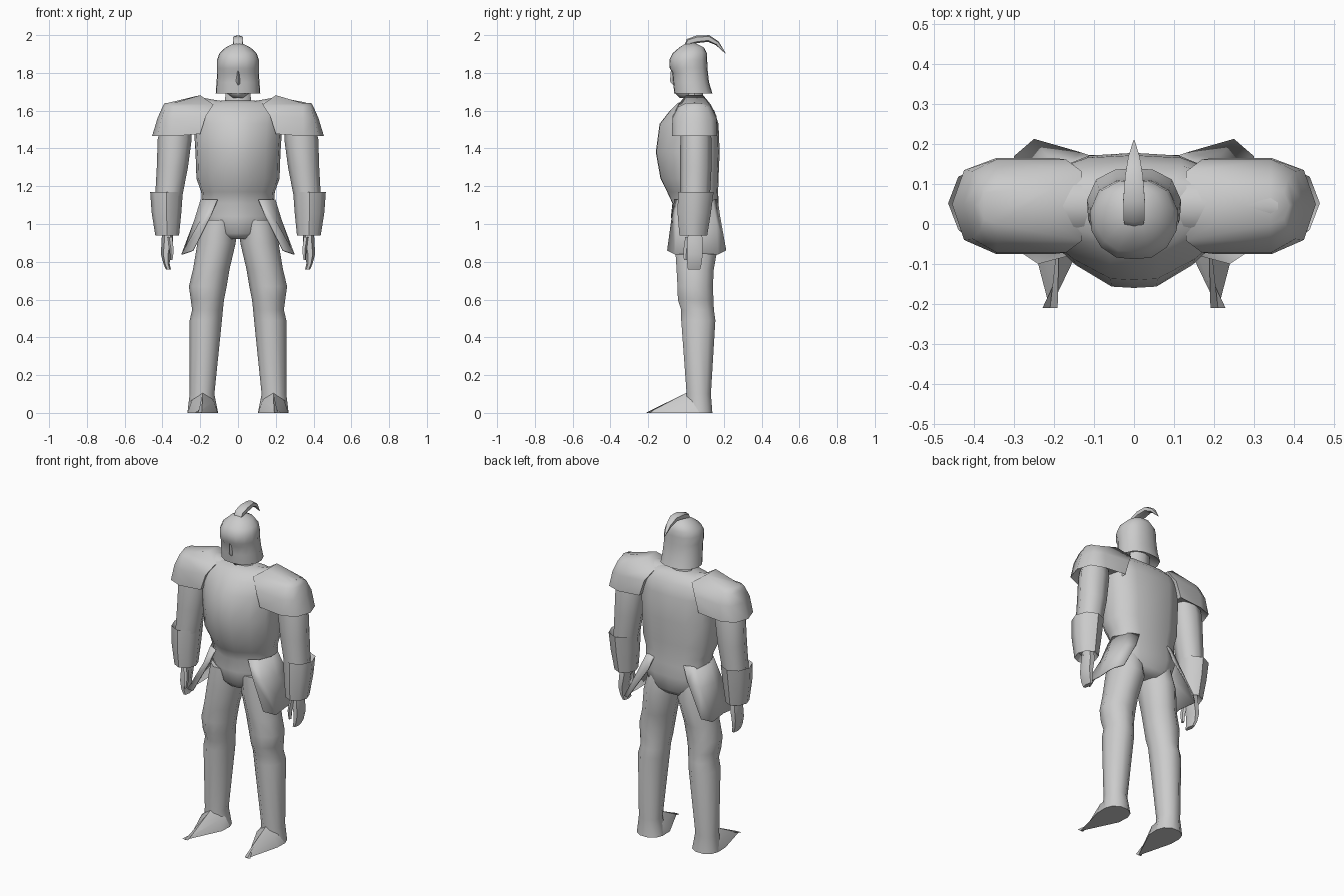
import bpy, bmesh, math
from mathutils import Vector

steel = bpy.data.materials.new("plain_grey")
steel.diffuse_color = (0.6, 0.6, 0.6, 1)


def loft(name, rings, mirror=False, closed=True, caps=True, angle=50):
    """Skin a list of equal-length point rings."""
    bm = bmesh.new()
    loops = [[bm.verts.new(p) for p in r] for r in rings]
    n = len(loops[0])
    for a, b in zip(loops, loops[1:]):
        for i in range(n if closed else n - 1):
            j = (i + 1) % n
            bm.faces.new((a[i], a[j], b[j], b[i]))
    if caps and closed:
        bm.faces.new(loops[0][::-1])
        bm.faces.new(loops[-1])
    bmesh.ops.remove_doubles(bm, verts=bm.verts, dist=0.0005)
    bmesh.ops.recalc_face_normals(bm, faces=bm.faces)
    me = bpy.data.meshes.new(name)
    bm.to_mesh(me)
    bm.free()
    ob = bpy.data.objects.new(name, me)
    bpy.context.collection.objects.link(ob)
    me.materials.append(steel)
    bpy.ops.object.select_all(action='DESELECT')
    ob.select_set(True)
    bpy.context.view_layer.objects.active = ob
    bpy.ops.object.shade_smooth_by_angle(angle=math.radians(angle))
    if mirror:
        ob.modifiers.new("mirror", 'MIRROR')
    return ob


def oval(z, x0, x1, y0, y1, n=8):
    """Ring with n sides that fills the given bounds."""
    cx, cy, rx, ry = (x0 + x1) / 2, (y0 + y1) / 2, (x1 - x0) / 2, (y1 - y0) / 2
    return [(cx + rx * math.cos(2 * math.pi * i / n),
             cy + ry * math.sin(2 * math.pi * i / n), z) for i in range(n)]


def shaped(z, w, yf, yb, half):
    """Symmetric ring from a half outline of (width, depth) fractions."""
    pts = [(w * u, yf + (yb - yf) * v, z) for u, v in half]
    return pts + [(-x, y, z) for x, y, z in reversed(pts[1:-1])]


# Torso with a keeled breastplate, waist and pelvis
body = [(0, 0), (.25, .01), (.65, .17), (.95, .36), (1, .6), (.9, .87), (.5, .98), (0, 1)]
torso = [(.92, .10, -.03, .14), (.95, .165, -.06, .165), (1.04, .195, -.08, .175),
         (1.11, .19, -.072, .172), (1.17, .195, -.10, .17), (1.24, .22, -.135, .172),
         (1.38, .225, -.16, .178), (1.53, .235, -.14, .172), (1.60, .24, -.085, .15),
         (1.64, .20, -.045, .115), (1.655, .07, .0, .09)]
loft("torso", [shaped(*r, body) for r in torso], angle=60)

# Shoulder plates: flared rim, rounded crown, running in towards the neck
rim = [(.21, -.075), (.345, -.075), (.425, -.04), (.455, .05), (.425, .135), (.345, .165), (.21, .165)]


def shoulder(z, out, depth, inner):
    ring = []
    for x, y in rim:
        x = inner if x < .3 else .34 + (x - .34) * out
        ring.append((x, .045 + (y - .045) * depth, z + (.012 if x == inner else 0)))
    return ring


loft("shoulder_plate", [shoulder(1.50, .6, .6, .2), shoulder(1.465, 1, 1, .2),
                        shoulder(1.56, .75, .97, .17), shoulder(1.62, .52, .72, .13),
                        [(x, y, z + (.03 if abs(x - .2) < .01 else 0)) for x, y, z in
                         shoulder(1.64, .42, .38, .20)]], mirror=True, angle=60)
# Sloping bridge between the shoulder plates
loft("collar_bridge", [[(x, .045 + s * math.cos(t), z + .05 * math.sin(t) - .05)
                        for t in [k * math.pi / 4 for k in range(8)]]
                       for x, z, s in [(-.36, 1.643, .06), (-.21, 1.672, .075), (-.08, 1.65, .07),
                                       (.08, 1.65, .07), (.21, 1.672, .075), (.36, 1.643, .06)]], angle=60)

# Flared skirt panels wrapping each hip, split in front and behind
skirt = [
    [(.11, -.062, 1.13), (.165, -.03, 1.13), (.198, .05, 1.13), (.165, .14, 1.13), (.10, .168, 1.13)],
    [(.145, -.075, 1.045), (.20, -.05, 1.02), (.232, .05, 1.02), (.21, .16, 1.02), (.135, .18, 1.045)],
    [(.24, -.10, .86), (.30, -.06, .84), (.29, .05, .845), (.30, .17, .84), (.25, .213, .86)]]
ob = loft("skirt_panel", skirt, mirror=True, closed=False)
solid = ob.modifiers.new("thickness", 'SOLIDIFY')
solid.thickness = .006

# Legs: thigh, knee, straight greave
leg = [(1.02, .01, .19, -.06, .155), (.90, .012, .215, -.065, .178), (.76, .045, .238, -.055, .152),
       (.67, .06, .26, -.05, .147), (.60, .074, .25, -.048, .15), (.545, .08, .243, -.03, .152),
       (.49, .085, .256, -.03, .16), (.10, .125, .256, 0, .135), (0, .105, .268, .0, .143)]
loft("leg", [oval(*r, n=10) for r in leg], mirror=True)


# Pointed foot
def foot(y, x0, x1, h):
    m = (x0 + x1) / 2
    return [(x0, y, 0), (x1, y, 0), (x1 - .02, y, h * .6), (m, y, h), (x0 + .02, y, h * .6)]


loft("foot", [foot(.07, .105, .268, .12), foot(0, .108, .266, .105),
              foot(-.21, .209, .211, .002)], mirror=True, angle=40)

# Arms
arm = [(1.55, .25, .40, -.02, .12), (1.45, .245, .425, -.03, .135),
       (1.30, .265, .43, -.032, .135), (1.12, .30, .44, -.03, .125)]
loft("upper_arm", [oval(*r) for r in arm], mirror=True)

# Forearm guard with a recessed top and bottom
guard = [(1.13, .31, .44, -.02, .12), (1.17, .292, .465, -.042, .146), (1.06, .30, .457, -.045, .132),
         (.94, .312, .438, -.035, .112), (.97, .335, .41, -.01, .09)]
loft("forearm_guard", [oval(*r) for r in guard], mirror=True, angle=45)

# Hand with curled fingers and a thumb
hand = [(.98, .345, .40, .01, .085), (.91, .343, .405, .0, .095), (.84, .358, .408, .0, .095),
        (.79, .362, .395, .0, .088), (.76, .355, .382, .005, .08)]
loft("hand", [oval(*r, n=6) for r in hand], mirror=True)
thumb = [(.93, .345, .375, -.005, .03), (.86, .338, .362, -.015, .02), (.81, .345, .36, -.012, .01)]
loft("thumb", [oval(*r, n=5) for r in thumb], mirror=True)

# Neck and chin
loft("neck", [oval(z, -w, w, a, b) for z, w, a, b in
              [(1.60, .09, -.01, .10), (1.66, .068, .0, .09), (1.73, .065, .0, .09)]])
loft("chin", [oval(z, -w, w, a, .06) for z, w, a in
              [(1.668, .028, -.035), (1.69, .055, -.055), (1.75, .07, -.068)]])

# Helmet with brow and flared rear rim
head = [(0, 0), (.4, .02), (.75, .15), (.97, .36), (1, .6), (.8, .86), (.4, .98), (0, 1)]
helmet = [(1.72, .07, -.02, .10), (1.69, .118, -.062, .14), (1.75, .114, -.068, .122),
          (1.80, .11, -.072, .116), (1.825, .11, -.086, .114), (1.87, .11, -.088, .112),
          (1.905, .098, -.07, .11), (1.935, .065, -.035, .095), (1.957, .02, .0, .05)]
loft("helmet", [shaped(*r, head) for r in helmet], angle=60)

# Nose guard
loft("nose_guard", [[(-w, -.06, z), (0, y, z), (w, -.06, z)] for z, w, y in
                    [(1.815, .01, -.08), (1.755, .016, -.085), (1.735, .012, -.068)]])

# Swept-back crest
crest = [(.0, 1.935, .022, .012), (.015, 1.965, .026, .018), (.06, 1.978, .027, .02),
         (.12, 1.982, .022, .018), (.165, 1.957, .014, .012), (.21, 1.902, .001, .001)]
spine = [Vector((0, y, z)) for y, z, w, h in crest]
rings = []
for i, (y, z, w, h) in enumerate(crest):
    d = (spine[min(i + 1, 5)] - spine[max(i - 1, 0)]).normalized()
    up = Vector((0, -d.z, d.y))
    rings.append([spine[i] + Vector((sx * w, 0, 0)) + up * sz * h
                  for sx, sz in [(-1, -.6), (0, -1), (1, -.6), (1, .6), (0, 1), (-1, .6)]])
loft("crest", rings)
